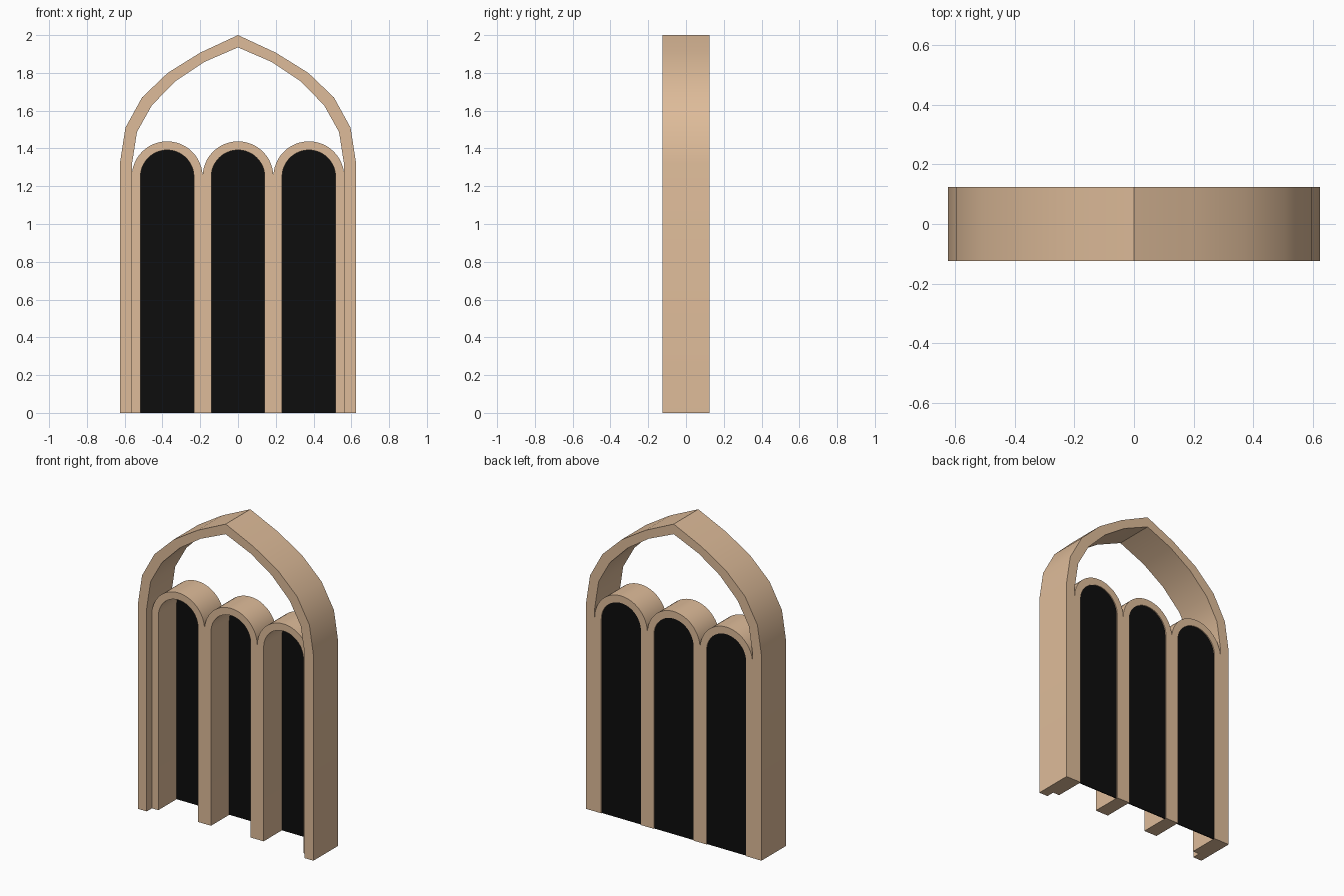
import bpy, bmesh
from math import sin, cos, pi, radians

cube = bpy.data.objects.get("Cube")
if cube:
    bpy.data.objects.remove(cube, do_unlink=True)


def make_material(name, color):
    mat = bpy.data.materials.new(name)
    mat.use_nodes = True
    mat.diffuse_color = color
    mat.node_tree.nodes["Principled BSDF"].inputs["Base Color"].default_value = color
    return mat


stone = make_material("tan stone", (0.73, 0.50, 0.32, 1))
dark = make_material("black glass", (0.004, 0.004, 0.004, 1))


def extrude_profile(name, points, front, back, mat):
    """Solid from a closed x-z outline, running in y from front to back."""
    bm = bmesh.new()
    face = bm.faces.new([bm.verts.new((x, front, z)) for x, z in points])
    result = bmesh.ops.extrude_face_region(bm, geom=[face])
    moved = [v for v in result["geom"] if isinstance(v, bmesh.types.BMVert)]
    bmesh.ops.translate(bm, verts=moved, vec=(0, back - front, 0))
    bmesh.ops.recalc_face_normals(bm, faces=bm.faces)
    mesh = bpy.data.meshes.new(name)
    bm.to_mesh(mesh)
    bm.free()
    mesh.materials.append(mat)
    obj = bpy.data.objects.new(name, mesh)
    bpy.context.collection.objects.link(obj)
    bpy.ops.object.select_all(action="DESELECT")
    obj.select_set(True)
    bpy.context.view_layer.objects.active = obj
    bpy.ops.object.shade_smooth_by_angle(angle=radians(30))
    return obj


def mirrored(half):
    """Path from the right foot over the apex to the left foot."""
    return half + [(-x, z) for x, z in reversed(half[:-1])]


def arc(cx, radius, steps=24):
    """Half circle from left to right above the springing line."""
    return [(cx - radius * cos(pi * i / steps), SPRING + radius * sin(pi * i / steps))
            for i in range(steps + 1)]


FRONT, BACK = -0.125, 0.125
SPRING = 1.25
OUTER, INNER = 0.1875, 0.1415
CENTRES = (-0.375, 0, 0.375)

# Pointed outer frame
outer = mirrored([(0.625, 0), (0.625, 1.322), (0.596, 1.51), (0.508, 1.67),
                  (0.372, 1.80), (0.2, 1.907), (0, 2)])
inner = mirrored([(0.5625, 0), (0.5625, 1.31), (0.535, 1.487), (0.455, 1.63),
                  (0.328, 1.758), (0.178, 1.858), (0, 1.935)])
extrude_profile("pointed_frame", outer + inner[::-1], FRONT, BACK, stone)

# Three round arches with shared mullions, set back from the frame front
top = [(-0.5625, 0)]
for i, cx in enumerate(CENTRES):
    top += arc(cx, OUTER)[(1 if i else 0):]
top.append((0.5625, 0))
for cx in reversed(CENTRES):
    top += [(cx + INNER, 0)] + arc(cx, INNER)[::-1] + [(cx - INNER, 0)]
extrude_profile("triple_arches", top, -0.0725, BACK, stone)

# Dark panes near the back of each opening
for label, cx in zip(("right", "middle", "left"), CENTRES):
    pane = [(cx - INNER, 0)] + arc(cx, INNER) + [(cx + INNER, 0)]
    extrude_profile(label + "_pane", pane, 0.113, 0.119, dark)
